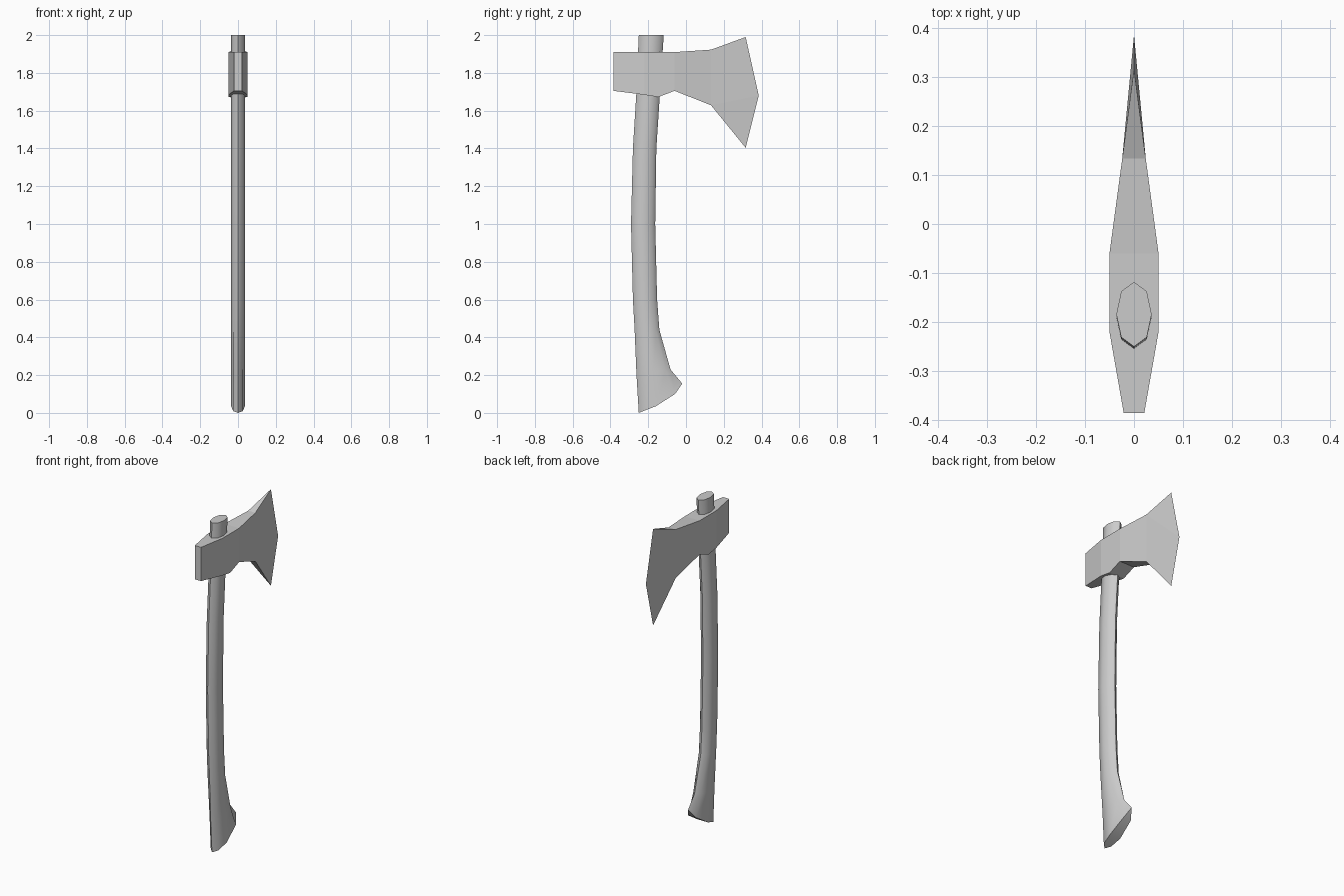
import bpy, bmesh, math

if "Cube" in bpy.data.objects:
    bpy.data.objects.remove(bpy.data.objects["Cube"])


def finish(name, bm):
    bmesh.ops.remove_doubles(bm, verts=bm.verts, dist=1e-5)
    bmesh.ops.recalc_face_normals(bm, faces=bm.faces)
    mesh = bpy.data.meshes.new(name)
    bm.to_mesh(mesh)
    bm.free()
    obj = bpy.data.objects.new(name, mesh)
    bpy.context.collection.objects.link(obj)
    return obj


# Handle: eight-sided oval rings, each from a back point to a front point (y, z)
half_x = [0, 0.026, 0.036, 0.026, 0]
spread = [0, 0.146, 0.5, 0.854, 1]
spans = [  # back y, back z, front y, front z
    (-0.262, 0.20, -0.082, 0.23),
    (-0.272, 0.44, -0.141, 0.44),
    (-0.281, 0.60, -0.153, 0.60),
    (-0.291, 1.00, -0.163, 1.00),
    (-0.281, 1.40, -0.157, 1.40),
    (-0.263, 1.69, -0.138, 1.69),
    (-0.250, 2.00, -0.118, 2.00),
]
# Curved butt end, then the rings up the shaft
profiles = [[(-0.25, 0.0), (-0.225, 0.01), (-0.16, 0.035), (-0.058, 0.1), (-0.02, 0.155)]]
for y0, z0, y1, z1 in spans:
    profiles.append([(y0 + (y1 - y0) * t, z0 + (z1 - z0) * t) for t in spread])

bm = bmesh.new()
rings = []
for prof in profiles:
    right = [bm.verts.new((x, y, z)) for x, (y, z) in zip(half_x, prof)]
    left = [bm.verts.new((-half_x[i], *prof[i])) for i in (3, 2, 1)]
    rings.append(right + left)
for a, b in zip(rings, rings[1:]):
    for i in range(8):
        j = (i + 1) % 8
        bm.faces.new((a[i], a[j], b[j], b[i]))
# Butt cap follows its curve in strips, top cap is flat
r = rings[0]
for strip in ((0, 1, 7), (1, 2, 6, 7), (2, 3, 5, 6), (3, 4, 5)):
    bm.faces.new([r[i] for i in strip])
bm.faces.new(rings[-1])
handle = finish("handle", bm)
bpy.context.view_layer.objects.active = handle
handle.select_set(True)
bpy.ops.object.shade_smooth_by_angle(angle=math.radians(50))

# Axe head: rectangular stations from the poll to the start of the blade
stations = [  # y, bottom z, top z, half width
    (-0.385, 1.705, 1.91, 0.021),
    (-0.22, 1.684, 1.91, 0.05),
    (-0.147, 1.672, 1.91, 0.05),
    (-0.06, 1.705, 1.91, 0.05),
    (0.133, 1.628, 1.923, 0.024),
]
bm = bmesh.new()
secs = [[bm.verts.new((sx * w, y, z)) for sx, z in ((-1, lo), (1, lo), (1, hi), (-1, hi))]
        for y, lo, hi, w in stations]
bm.faces.new(secs[0])
for a, b in zip(secs, secs[1:]):
    for i in range(4):
        j = (i + 1) % 4
        bm.faces.new((a[i], a[j], b[j], b[i]))

# Sharp flared cutting edge
low, mid, high = [bm.verts.new((0, y, z)) for y, z in ((0.316, 1.403), (0.385, 1.68), (0.316, 1.99))]
bl, br, tr, tl = secs[-1]
bm.faces.new((bl, br, low))
bm.faces.new((tr, tl, high))
for b, t in ((br, tr), (bl, tl)):
    bm.faces.new((b, low, mid))
    bm.faces.new((b, mid, t))
    bm.faces.new((t, mid, high))
finish("axe_head", bm)
